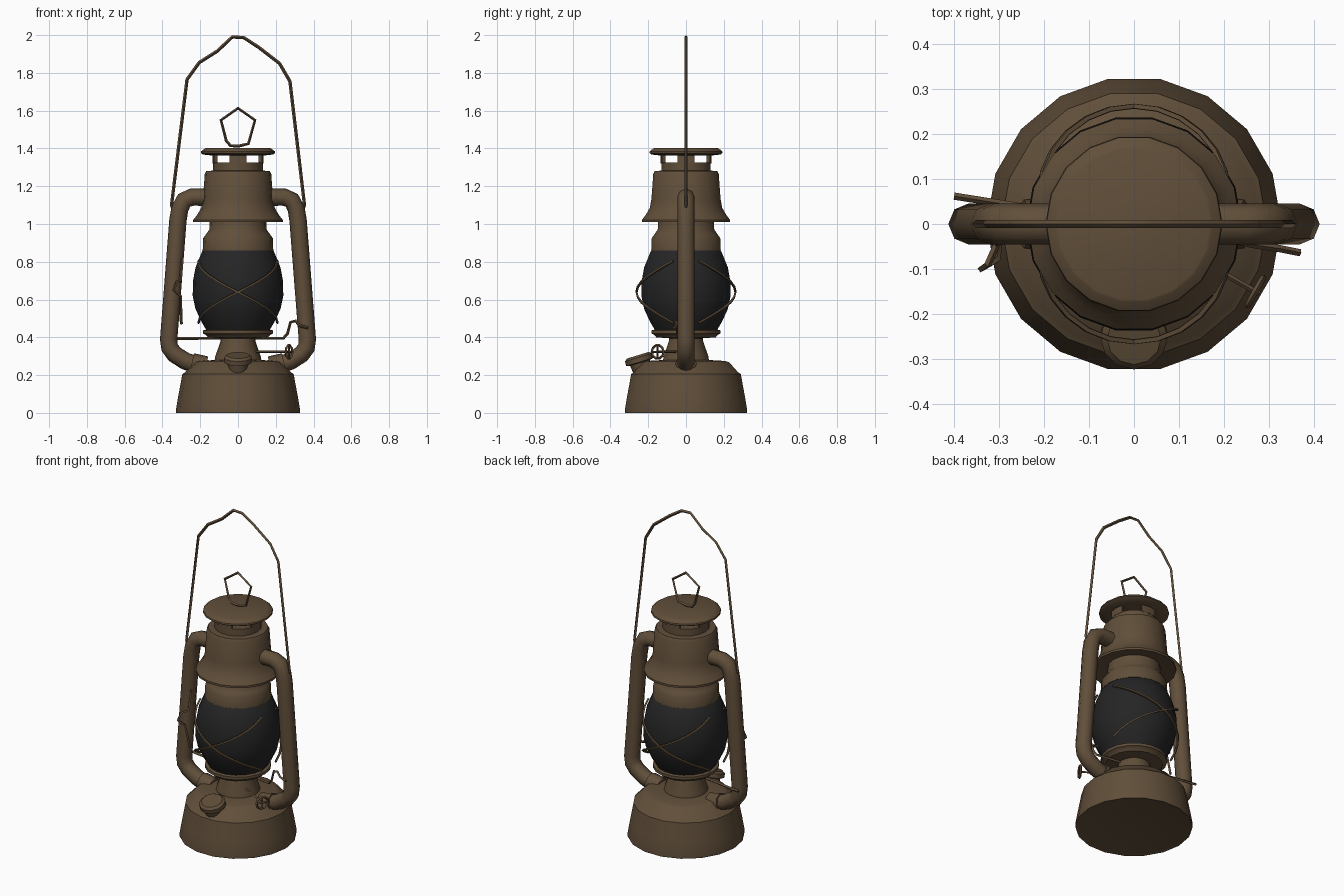
import bpy, bmesh, math
from math import sin, cos, pi, radians
from mathutils import Vector

if "Cube" in bpy.data.objects:
    bpy.data.objects.remove(bpy.data.objects["Cube"])


def material(name, rgb):
    m = bpy.data.materials.new(name)
    m.diffuse_color = (*rgb, 1)
    m.use_nodes = True
    m.node_tree.nodes["Principled BSDF"].inputs["Base Color"].default_value = m.diffuse_color
    return m


BROWN = material("aged_brown_metal", (0.118, 0.077, 0.042))
BLACK = material("smoky_black_glass", (0.018, 0.018, 0.018))


def finish(ob, mat, angle=35):
    ob.data.materials.clear()
    ob.data.materials.append(mat)
    ob.data.shade_smooth()
    ob.data.set_sharp_from_angle(angle=radians(angle))
    return ob


def from_bmesh(name, bm, mat, angle=35):
    bmesh.ops.recalc_face_normals(bm, faces=bm.faces)
    me = bpy.data.meshes.new(name)
    bm.to_mesh(me)
    bm.free()
    ob = bpy.data.objects.new(name, me)
    bpy.context.collection.objects.link(ob)
    return finish(ob, mat, angle)


def lathe(name, profile, mat=BROWN, n=18):
    """Revolve (radius, z) points around z; flat caps close both ends."""
    bm = bmesh.new()
    rings = [[bm.verts.new((r * cos(2 * pi * i / n), r * sin(2 * pi * i / n), z))
              for i in range(n)] for r, z in profile]
    for a, b in zip(rings, rings[1:]):
        for i in range(n):
            j = (i + 1) % n
            bm.faces.new((a[i], a[j], b[j], b[i]))
    bm.faces.new(rings[0])
    bm.faces.new(rings[-1])
    return from_bmesh(name, bm, mat)


def tube(name, points, radius, res=0, closed=False, mat=BROWN):
    """Sweep a round section along a polyline."""
    cu = bpy.data.curves.new(name, 'CURVE')
    cu.dimensions = '3D'
    cu.bevel_depth = radius
    cu.bevel_resolution = res
    cu.use_fill_caps = True
    sp = cu.splines.new('POLY')
    sp.points.add(len(points) - 1)
    for p, co in zip(sp.points, points):
        p.co = (*co, 1)
    sp.use_cyclic_u = closed
    ob = bpy.data.objects.new(name, cu)
    bpy.context.collection.objects.link(ob)
    bpy.ops.object.select_all(action='DESELECT')
    bpy.context.view_layer.objects.active = ob
    ob.select_set(True)
    bpy.ops.object.convert(target='MESH')
    return finish(bpy.context.object, mat, 50)


# Fuel tank and burner
lathe("fuel_tank", [(0.31, 0.005), (0.328, 0.0), (0.328, 0.02), (0.316, 0.09), (0.303, 0.16),
                    (0.295, 0.205), (0.28, 0.215), (0.232, 0.268), (0.21, 0.275), (0.12, 0.28)])
lathe("burner_cone", [(0.125, 0.27), (0.12, 0.30), (0.092, 0.38), (0.09, 0.41)])
lathe("globe_plate", [(0.09, 0.395), (0.16, 0.40), (0.17, 0.412), (0.186, 0.42),
                      (0.186, 0.437), (0.165, 0.442)])

# Glass globe
lathe("glass_globe", [(0.165, 0.435), (0.192, 0.48), (0.225, 0.55), (0.24, 0.62),
                      (0.238, 0.70), (0.225, 0.77), (0.19, 0.855), (0.18, 0.865)], BLACK)

# Collar, hood and chimney
lathe("globe_collar", [(0.17, 0.855), (0.187, 0.86), (0.184, 0.925), (0.17, 0.945),
                       (0.152, 0.97), (0.15, 1.03)])
lathe("hood", [(0.15, 1.025), (0.225, 1.012), (0.237, 1.01), (0.237, 1.022), (0.215, 1.05),
               (0.195, 1.085), (0.186, 1.13), (0.176, 1.265), (0.168, 1.28), (0.13, 1.283)])
lathe("chimney_base", [(0.132, 1.275), (0.132, 1.325), (0.11, 1.325)])
lathe("chimney_core", [(0.04, 1.30), (0.04, 1.37)], n=8)
lathe("chimney_cap", [(0.135, 1.362), (0.185, 1.368), (0.197, 1.376), (0.195, 1.385),
                      (0.175, 1.40), (0.17, 1.402)])

# Four pillars leave vent openings under the cap
for k in range(4):
    bm = bmesh.new()
    grid = []
    for z in (1.32, 1.368):
        for r in (0.115, 0.134):
            for t in (-20, 0, 20):
                a = radians(90 * k + t)
                grid.append(bm.verts.new((r * cos(a), r * sin(a), z)))
    bmesh.ops.convex_hull(bm, input=grid)
    from_bmesh("vent_pillar_%d" % (k + 1), bm, BROWN)

# Side air tubes
TUBE = [(0.16, 1.142), (0.245, 1.142), (0.285, 1.125), (0.308, 1.08), (0.318, 1.02),
        (0.367, 0.39), (0.362, 0.345), (0.335, 0.31), (0.28, 0.275), (0.17, 0.235)]
for side, s in (("left", -1), ("right", 1)):
    tube(side + "_air_tube", [(s * x, 0, z) for x, z in TUBE], 0.046, 2)
    # flared joint where the tube leaves the tank
    tube(side + "_tube_socket", [(s * 0.17, 0, 0.245), (s * 0.245, 0, 0.262)], 0.055, 2)

# Carrying bail and lifting ring
BAIL = [(-0.345, 1.085), (-0.352, 1.10), (-0.27, 1.765), (-0.205, 1.855), (-0.11, 1.915),
        (-0.03, 1.99), (0.03, 1.987), (0.11, 1.935), (0.22, 1.85), (0.275, 1.755),
        (0.352, 1.10), (0.345, 1.085)]
tube("carrying_bail", [(x, 0, z) for x, z in BAIL], 0.009)
for s in (-1, 1):
    tube("bail_hook", [(s * 0.352, 0, 1.09), (s * 0.30, 0, 1.10)], 0.009)
RING = [(-0.04, 1.415), (-0.062, 1.44), (-0.09, 1.55), (0, 1.613), (0.09, 1.55), (0.055, 1.425),
        (0.0, 1.412)]
tube("lifting_ring", [(x, 0, z) for x, z in RING], 0.008, closed=True)

# Crossed guard wires, front and back of the globe
for face, mid in (("front", -90), ("back", 90)):
    for s in (-1, 1):
        pts = []
        for i in range(13):
            t = i / 6 - 1
            a = radians(mid + s * 72 * t)
            r = 0.262 - 0.042 * t * t
            pts.append((r * cos(a), r * sin(a), 0.64 + 0.165 * t))
        tube(face + "_guard_wire", pts, 0.007)

# Lift lever running diagonally under the globe
tube("lift_lever", [(-0.40, 0.062, 0.395), (0.24, -0.04, 0.395), (0.262, -0.045, 0.42),
                    (0.278, -0.048, 0.48), (0.305, -0.052, 0.487), (0.325, -0.055, 0.462),
                    (0.37, -0.064, 0.45)], 0.008)
# Wire catch beside the left tube
tube("side_catch", [(-0.30, -0.04, 0.47), (-0.305, -0.08, 0.62), (-0.34, -0.10, 0.65),
                    (-0.325, -0.09, 0.695), (-0.305, -0.045, 0.70), (-0.295, -0.035, 0.82)], 0.008)

# Filler cap, tilted to the tank shoulder
cap = lathe("filler_cap", [(0.05, -0.05), (0.055, 0.0), (0.075, 0.005), (0.075, 0.03),
                           (0.06, 0.042)], n=12)
cap.location = (0, -0.243, 0.265)
cap.rotation_euler = (radians(17), 0, 0)

# Wick knob: shaft, rim and spokes
axis = Vector((0.87, -0.49, 0))
across = Vector((0.49, 0.87, 0))
up = Vector((0, 0, 1))
hub = Vector((0.27, -0.15, 0.323))
tube("wick_shaft", [hub - axis * 0.25, hub + axis * 0.01], 0.006)
tube("wick_knob_rim", [hub + across * 0.036 * cos(i * pi / 5) + up * 0.036 * sin(i * pi / 5)
                       for i in range(10)], 0.007, closed=True)
for d in (across, up):
    tube("wick_knob_spoke", [hub - d * 0.036, hub + d * 0.036], 0.005)
